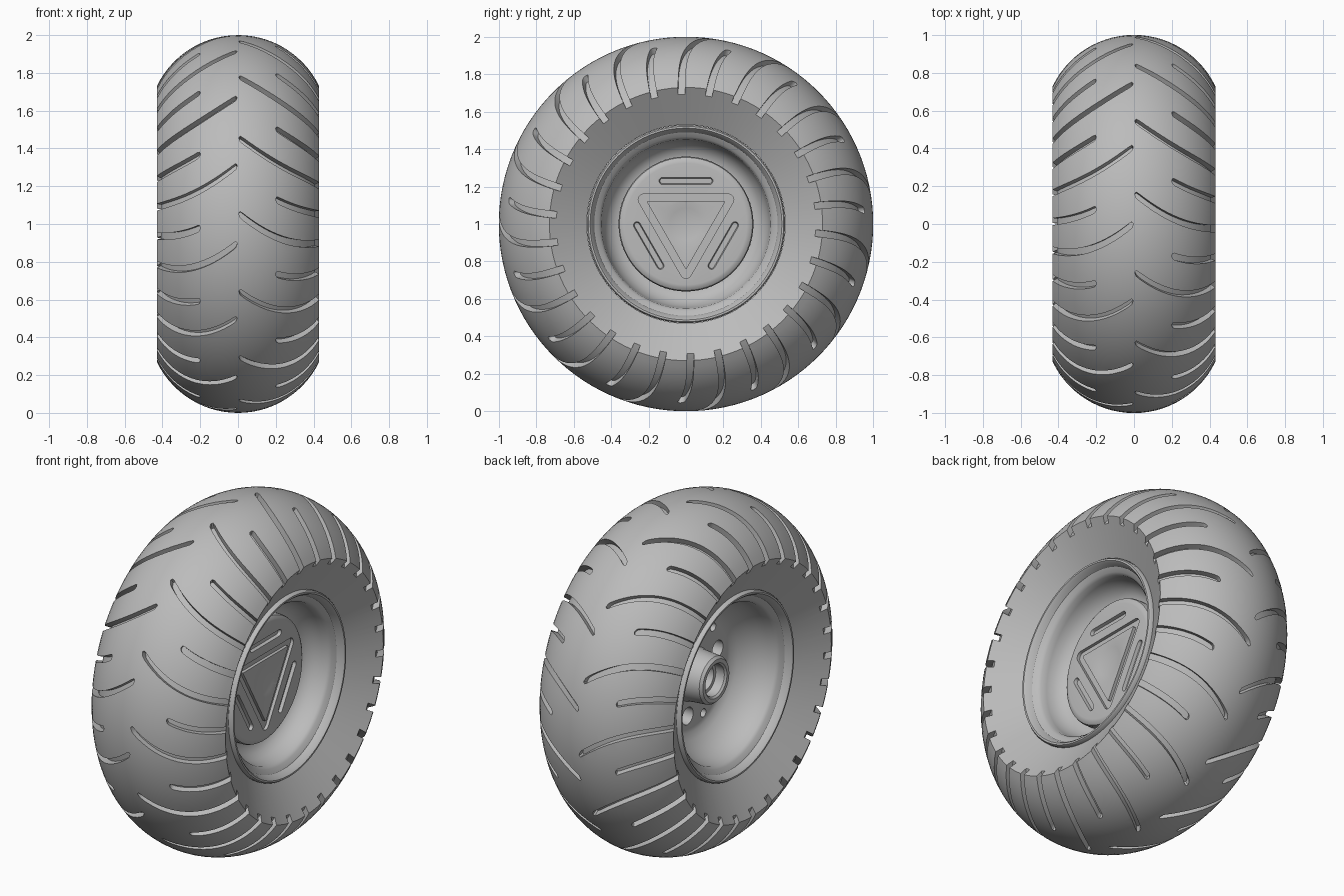
import bpy, bmesh
from math import sin, cos, asin, sqrt, pi, radians, tau

cube = bpy.data.objects.get("Cube")
if cube:
    bpy.data.objects.remove(cube, do_unlink=True)

grey = bpy.data.materials.new("plain grey")
grey.use_nodes = True
grey.diffuse_color = (0.5, 0.5, 0.5, 1)
grey.node_tree.nodes["Principled BSDF"].inputs["Base Color"].default_value = (0.5, 0.5, 0.5, 1)


def loft(bm, loops, wrap):
    """Skin equal rings of points; wrap joins last to first, else the ends are capped."""
    rings = [[bm.verts.new(p) for p in loop] for loop in loops]
    n = len(rings[0])
    pairs = list(zip(rings, rings[1:])) + ([(rings[-1], rings[0])] if wrap else [])
    for a, b in pairs:
        for i in range(n):
            j = (i + 1) % n
            bm.faces.new((a[i], a[j], b[j], b[i]))
    if not wrap:
        bm.faces.new(rings[0][::-1])
        bm.faces.new(rings[-1])


def finish(bm, name):
    bmesh.ops.remove_doubles(bm, verts=bm.verts, dist=0.0001)
    bmesh.ops.recalc_face_normals(bm, faces=bm.faces)
    mesh = bpy.data.meshes.new(name)
    bm.to_mesh(mesh)
    bm.free()
    mesh.materials.append(grey)
    ob = bpy.data.objects.new(name, mesh)
    bpy.context.collection.objects.link(ob)
    return ob


def lathe(name, profile, segs=96):
    """Turn a closed (x, radius) profile around the axle."""
    bm = bmesh.new()
    loft(bm, [[(x, r * cos(tau * i / segs), 1 + r * sin(tau * i / segs)) for i in range(segs)]
              for x, r in profile], True)
    return finish(bm, name)


def select(ob):
    bpy.ops.object.select_all(action="DESELECT")
    ob.select_set(True)
    bpy.context.view_layer.objects.active = ob


def carve(ob, cutter):
    cutter.hide_render = True
    mod = ob.modifiers.new("carve", "BOOLEAN")
    mod.operation, mod.solver, mod.object = "DIFFERENCE", "EXACT", cutter
    select(ob)
    bpy.ops.object.modifier_apply(modifier=mod.name)
    bpy.data.objects.remove(cutter, do_unlink=True)


def smooth(ob, angle=30):
    select(ob)
    bpy.ops.object.shade_smooth_by_angle(angle=radians(angle))


# Tyre: round crown, dished side walls
CROWN, HALF = 0.477, 0.43
BASE = 1 - CROWN
EDGE = asin(HALF / CROWN)
crown = [(CROWN * sin(EDGE * k / 14), BASE + CROWN * cos(EDGE * k / 14)) for k in range(-14, 15)]
tyre = lathe("tyre", [(-0.31, 0.53)] + crown + [(0.31, 0.53)], 120)


# Tread: long and short curved grooves on each half
def groove(bm, side, start_x, phase):
    first, last, steps = asin(start_x / CROWN), EDGE + 0.14, 18
    rows = []
    for k in range(steps + 1):
        t = first + (last - first) * (k / steps) ** 1.5
        x = CROWN * sin(t)
        a = phase - radians(47.2 * x - 48.7 * x * x)
        run = min(CROWN * (t - first), 0.016)
        half = 0.002 + sqrt(0.016 ** 2 - (0.016 - run) ** 2)
        row = []
        for lift, w in ((-0.035, -half), (-0.035, half), (0.03, half), (0.03, -half)):
            r = BASE + (CROWN + lift) * cos(t)
            b = a + w / r
            row.append((side * (CROWN + lift) * sin(t), -r * cos(b), 1 + r * sin(b)))
        rows.append(row)
    loft(bm, rows, False)


bm = bmesh.new()
for side, offset in ((1, 3.4), (-1, -5.7)):
    for i in range(15):
        phase = radians(offset + 24 * i)
        groove(bm, side, 0.0 + 0.004, phase)
        groove(bm, side, 0.2, phase + radians(12))
carve(tyre, finish(bm, "tread_cutter"))
smooth(tyre)

# Rim: rolled lips, deep bowls and a centre disc
lip = [(0.29, 0.529), (0.325, 0.529), (0.335, 0.522), (0.335, 0.512), (0.325, 0.503),
       (0.295, 0.49), (0.28, 0.465), (0.265, 0.452)]
front_bowl = [(0.23, 0.447), (0.19, 0.437), (0.155, 0.415), (0.13, 0.385), (0.12, 0.35), (0.12, 0)]
back_bowl = [(0.22, 0.447), (0.17, 0.43), (0.12, 0.4), (0.08, 0.36), (0.055, 0.325), (0.05, 0.3), (0.05, 0)]
rim = lathe("rim", lip + front_bowl + [(-x, r) for x, r in (lip + back_bowl)[::-1]])

# Bolt holes and vent holes in the centre disc
bm = bmesh.new()
for i in range(3):
    for start, ring, size in ((49, 0.275, 0.024), (16, 0.23, 0.05)):
        a = radians(start + 120 * i)
        loft(bm, [[(x, -ring * cos(a) + size * cos(tau * k / 24), 1 + ring * sin(a) + size * sin(tau * k / 24))
                   for k in range(24)] for x in (-0.1, 0.03)], False)
carve(rim, finish(bm, "hole_cutter"))
smooth(rim, 35)

# Axle hub with a stepped bore
hub = lathe("axle_hub", [(-0.04, 0.155), (-0.06, 0.145), (-0.18, 0.135), (-0.195, 0.122), (-0.195, 0.1),
                         (-0.185, 0.09), (-0.13, 0.09), (-0.13, 0.07), (-0.055, 0.07),
                         (-0.055, 0), (-0.04, 0)], 48)
smooth(hub)

# Hub cap with a shallow central dimple
cap = lathe("hub_cap", [(0.1, 0), (0.1, 0.36), (0.155, 0.36), (0.168, 0.355), (0.178, 0.34), (0.18, 0.325),
                        (0.18, 0.122), (0.172, 0.085), (0.167, 0.045), (0.165, 0)])


def rounded(x, corners, radius, per=8):
    """Rounded outline around (angle, y, z) corners listed counter-clockwise."""
    spread = tau / len(corners)
    return [(x, y + radius * cos(a + spread * (k / per - 0.5)), 1 + z + radius * sin(a + spread * (k / per - 0.5)))
            for a, y, z in corners for k in range(per + 1)]


def triangle(x, reach, radius):
    angles = [radians(d) for d in (-90, 30, 150)]
    return rounded(x, [(a, reach * cos(a), reach * sin(a)) for a in angles], radius)


# Cap relief: triangular channel and three slots
bm = bmesh.new()
loft(bm, [triangle(0.162, 0.26, 0.03), triangle(0.2, 0.26, 0.03),
          triangle(0.2, 0.236, 0.004), triangle(0.162, 0.236, 0.004)], True)
for d in (90, 210, 330):
    a = radians(d)
    cy, cz, ty, tz = 0.23 * cos(a), 0.23 * sin(a), -sin(a) * 0.125, cos(a) * 0.125
    ends = [(a + pi / 2, cy + ty, cz + tz), (a + 3 * pi / 2, cy - ty, cz - tz)]
    loft(bm, [rounded(0.162, ends, 0.014), rounded(0.19, ends, 0.022)], False)
carve(cap, finish(bm, "relief_cutter"))
smooth(cap)
